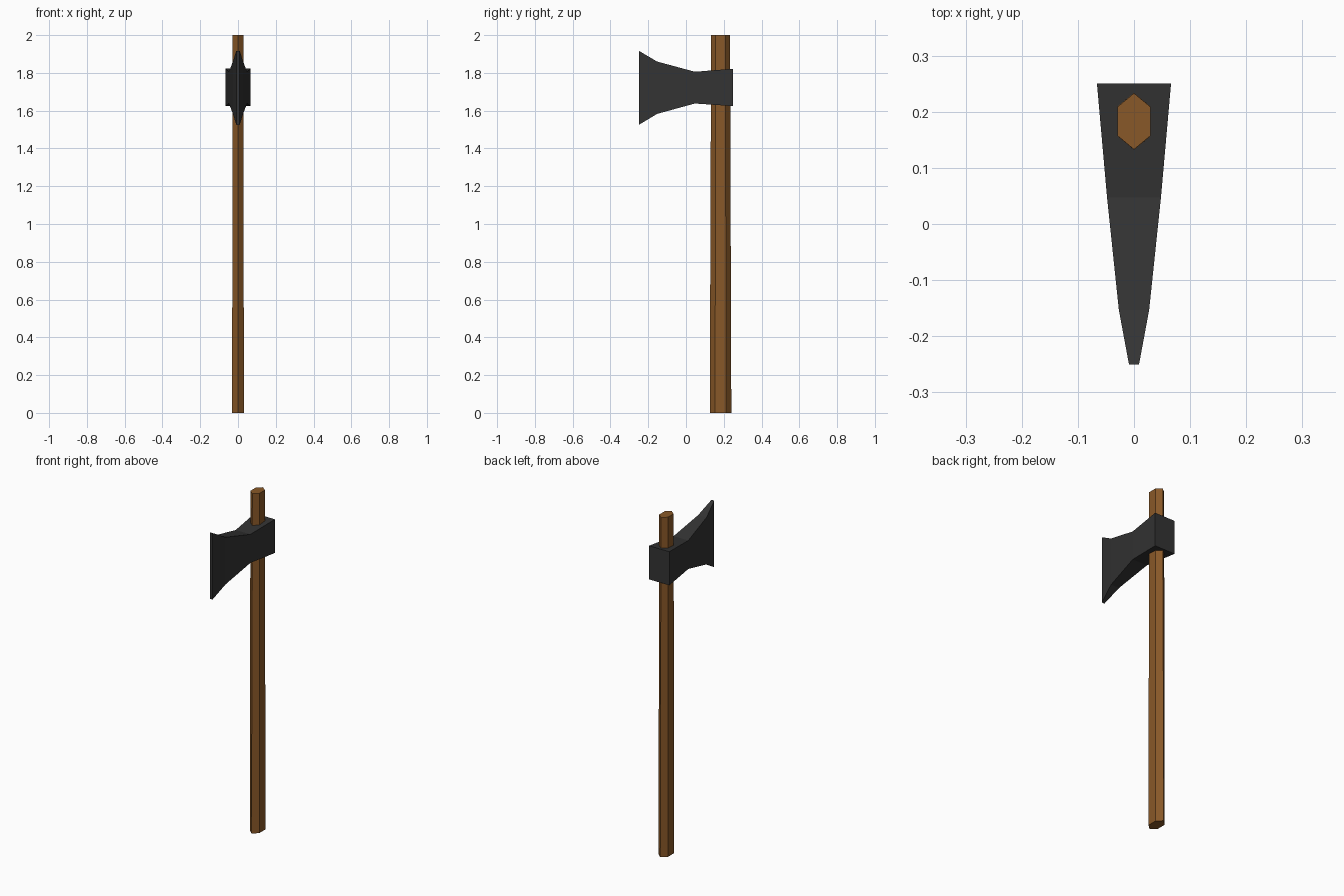
import bpy

if "Cube" in bpy.data.objects:
    bpy.data.objects.remove(bpy.data.objects["Cube"])


def material(name, rgb):
    m = bpy.data.materials.new(name)
    m.diffuse_color = (*rgb, 1.0)
    m.use_nodes = True
    m.node_tree.nodes["Principled BSDF"].inputs["Base Color"].default_value = m.diffuse_color
    return m


def loft(name, rings, mat):
    """Bridge equal-sized point rings into a capped, flat-faced solid."""
    n = len(rings[0])
    verts = [p for ring in rings for p in ring]
    faces = [tuple(range(n))[::-1],
             tuple(range(len(verts) - n, len(verts)))]
    for r in range(len(rings) - 1):
        for i in range(n):
            a, b = r * n + i, r * n + (i + 1) % n
            faces.append((a, b, b + n, a + n))
    mesh = bpy.data.meshes.new(name)
    mesh.from_pydata(verts, [], faces)
    mesh.materials.append(mat)
    obj = bpy.data.objects.new(name, mesh)
    bpy.context.collection.objects.link(obj)
    return obj


wood = material("brown wood", (0.25, 0.098, 0.021))
iron = material("dark iron", (0.033, 0.033, 0.033))


# Handle: stretched hexagonal shaft, slightly thinner at the top
def hexagon(z, half_x, half_y, flat_y, cy=0.183):
    return [(0, cy - half_y, z), (half_x, cy - flat_y, z),
            (half_x, cy + flat_y, z), (0, cy + half_y, z),
            (-half_x, cy + flat_y, z), (-half_x, cy - flat_y, z)]


loft("handle", [hexagon(0.0, 0.031, 0.057, 0.029),
                hexagon(2.0, 0.029, 0.05, 0.026)], wood)

# Axe head: rectangular sections from the flared cutting edge back to the poll
sections = [  # y, half width, bottom z, top z
    (-0.25, 0.009, 1.525, 1.917),
    (-0.153, 0.027, 1.583, 1.86),
    (0.047, 0.048, 1.638, 1.806),
    (0.25, 0.066, 1.624, 1.822),
]
loft("axe_head", [[(-w, y, lo), (-w, y, hi), (w, y, hi), (w, y, lo)]
                  for y, w, lo, hi in sections], iron)
